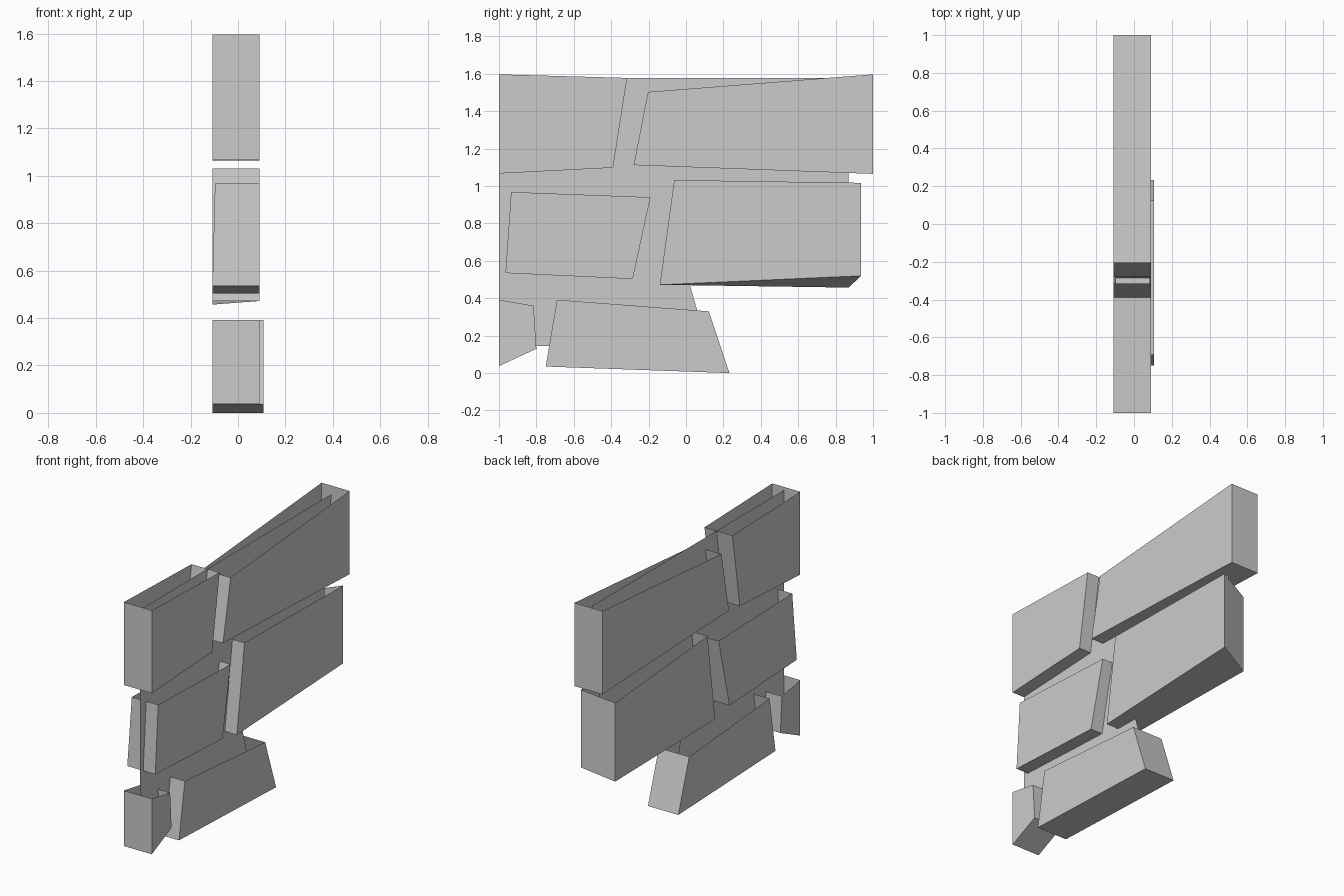
import bpy

if "Cube" in bpy.data.objects:
    bpy.data.objects.remove(bpy.data.objects["Cube"])

X_BACK, X_FRONT = -0.108, 0.09


def make_object(name, verts, faces):
    mesh = bpy.data.meshes.new(name)
    mesh.from_pydata(verts, [], faces)
    mesh.update()
    obj = bpy.data.objects.new(name, mesh)
    bpy.context.collection.objects.link(obj)
    return obj


def brick(name, profile, x_front=X_FRONT, moved=None):
    """Open-topped brick from a (y, z) profile: bottom left, bottom right,
    top right, top left. 'moved' replaces chipped corners by index
    (0-3 on the front side, 4-7 on the back side)."""
    verts = [(x_front, y, z) for y, z in profile]
    verts += [(X_BACK, y, z) for y, z in profile]
    for i, co in (moved or {}).items():
        verts[i] = co
    faces = [(0, 1, 2, 3), (4, 7, 6, 5),   # wide sides
             (0, 4, 5, 1),                 # underside
             (1, 5, 6, 2), (0, 3, 7, 4)]   # ends
    return make_object(name, verts, faces)


# Top course
brick("top_left_brick", [(-1, 1.067), (-.39, 1.098), (-.315, 1.578), (-1, 1.597)])
brick("top_right_brick", [(-.28, 1.112), (1, 1.065), (1, 1.597), (-.203, 1.503)])

# Middle course, with knocked corners
brick("middle_left_brick", [(-.965, .535), (-.285, .503), (-.19, .94), (-.935, .968)],
      moved={2: (.08, -.19, .94), 6: (-.095, -.195, .948), 7: (-.097, -.935, .968)})
brick("middle_right_brick", [(-.14, .472), (.935, .52), (.935, 1.017), (-.063, 1.032)],
      moved={5: (X_BACK, .87, .457), 6: (X_BACK, .87, .96)})

# Bottom course
brick("bottom_left_brick", [(-1, .037), (-.8, .13), (-.815, .36), (-1, .392)])
brick("bottom_right_brick", [(-.75, .035), (.232, 0), (.122, .33), (-.69, .392)],
      x_front=.107)

# Thin mortar sheet running through the middle of the bricks
outline = [(-1, .145), (.11, .145), (.06, .335), (.02, .475), (0, .53),
           (.86, .56), (.87, 1.07), (.94, 1.578), (-1, 1.578)]
make_object("mortar", [(.005, y, z) for y, z in outline],
            [tuple(range(len(outline)))])
